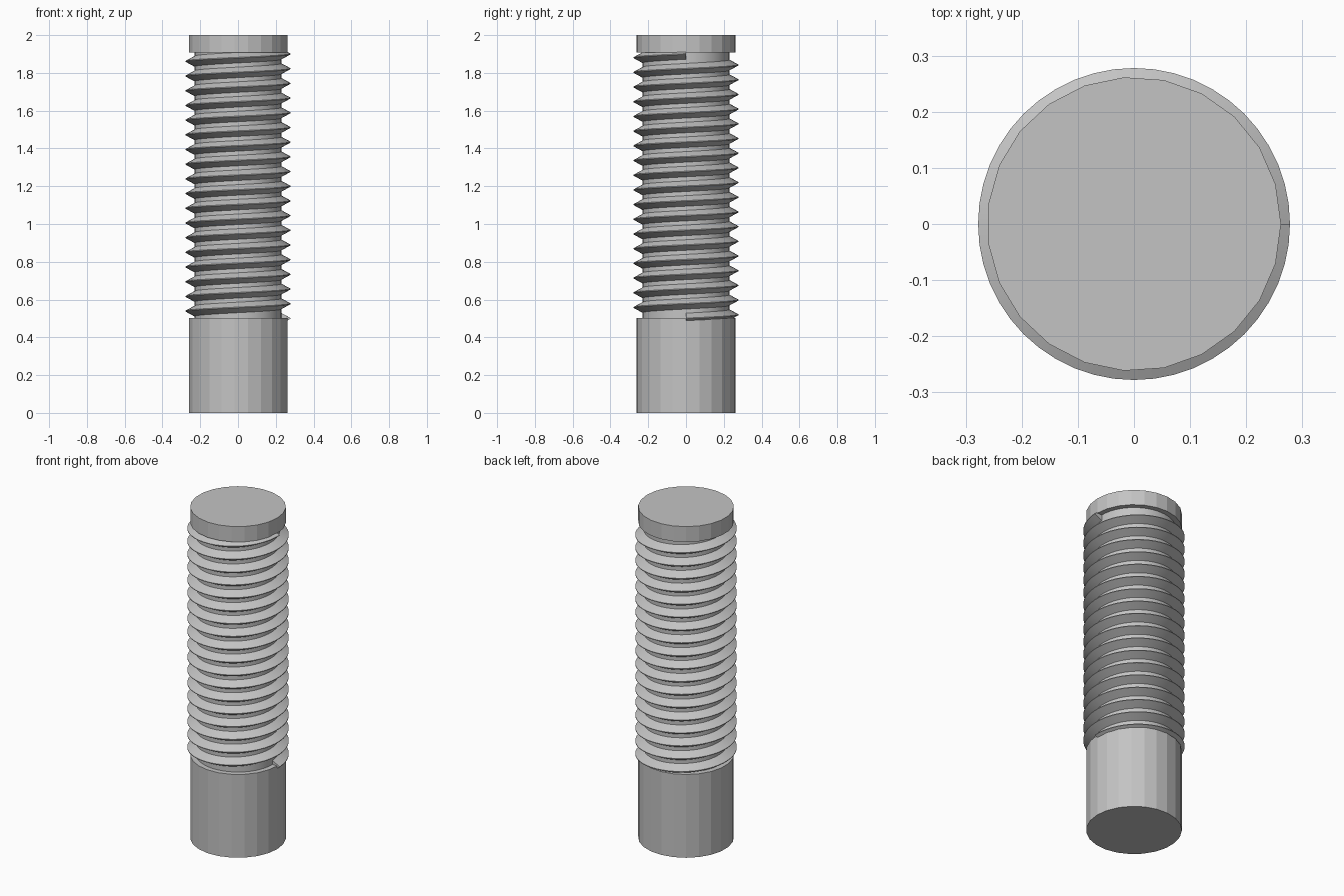
import bpy
import bmesh
import math

if "Cube" in bpy.data.objects:
    bpy.data.objects.remove(bpy.data.objects["Cube"], do_unlink=True)

TURNS = 18
STEPS = 48             # segments per turn of the thread
BOTTOM, TOP = 0.50, 1.90
PITCH = (TOP - BOTTOM) / TURNS
BODY_R, CORE_R, CREST_R = 0.262, 0.23, 0.278

steel = bpy.data.materials.new("plain grey steel")
steel.use_nodes = True
grey = (0.55, 0.55, 0.55, 1)
steel.diffuse_color = grey
steel.node_tree.nodes["Principled BSDF"].inputs["Base Color"].default_value = grey


def cylinder(name, radius, low, high, sides):
    bpy.ops.mesh.primitive_cylinder_add(
        vertices=sides, radius=radius, depth=high - low,
        location=(0, 0, (low + high) / 2),
        rotation=(0, 0, -math.pi / 2))
    obj = bpy.context.object
    obj.name = name
    obj.data.materials.append(steel)
    return obj


def smooth(obj):
    bpy.ops.object.select_all(action="DESELECT")
    obj.select_set(True)
    bpy.context.view_layer.objects.active = obj
    bpy.ops.object.shade_smooth_by_angle(angle=math.radians(25))


# Plain faceted shank and end collar
cylinder("shank", BODY_R, 0, 0.503, 23)
cylinder("end_collar", BODY_R, 1.907, 2, 23)

# Core that shows between the turns of the thread
smooth(cylinder("thread_core", CORE_R, 0.49, 1.92, STEPS))

# Right-handed helical ridge: a narrow-crested V swept up the core
half_root, half_crest = 0.029, 0.002
profile = [(CORE_R - 0.002, -half_root), (CREST_R, -half_crest),
           (CREST_R, half_crest), (CORE_R - 0.002, half_root)]
bm = bmesh.new()
previous = None
for i in range(TURNS * STEPS + 1):
    angle = math.tau * i / STEPS
    height = BOTTOM + PITCH * i / STEPS
    ring = [bm.verts.new((r * math.cos(angle), r * math.sin(angle), height + dz))
            for r, dz in profile]
    if previous is None:
        bm.faces.new(ring)
    else:
        for k in range(len(ring)):
            n = (k + 1) % len(ring)
            bm.faces.new((previous[k], ring[k], ring[n], previous[n]))
    previous = ring
bm.faces.new(previous[::-1])
bmesh.ops.recalc_face_normals(bm, faces=bm.faces)
mesh = bpy.data.meshes.new("thread")
bm.to_mesh(mesh)
bm.free()
mesh.materials.append(steel)
thread = bpy.data.objects.new("thread", mesh)
bpy.context.collection.objects.link(thread)
smooth(thread)
